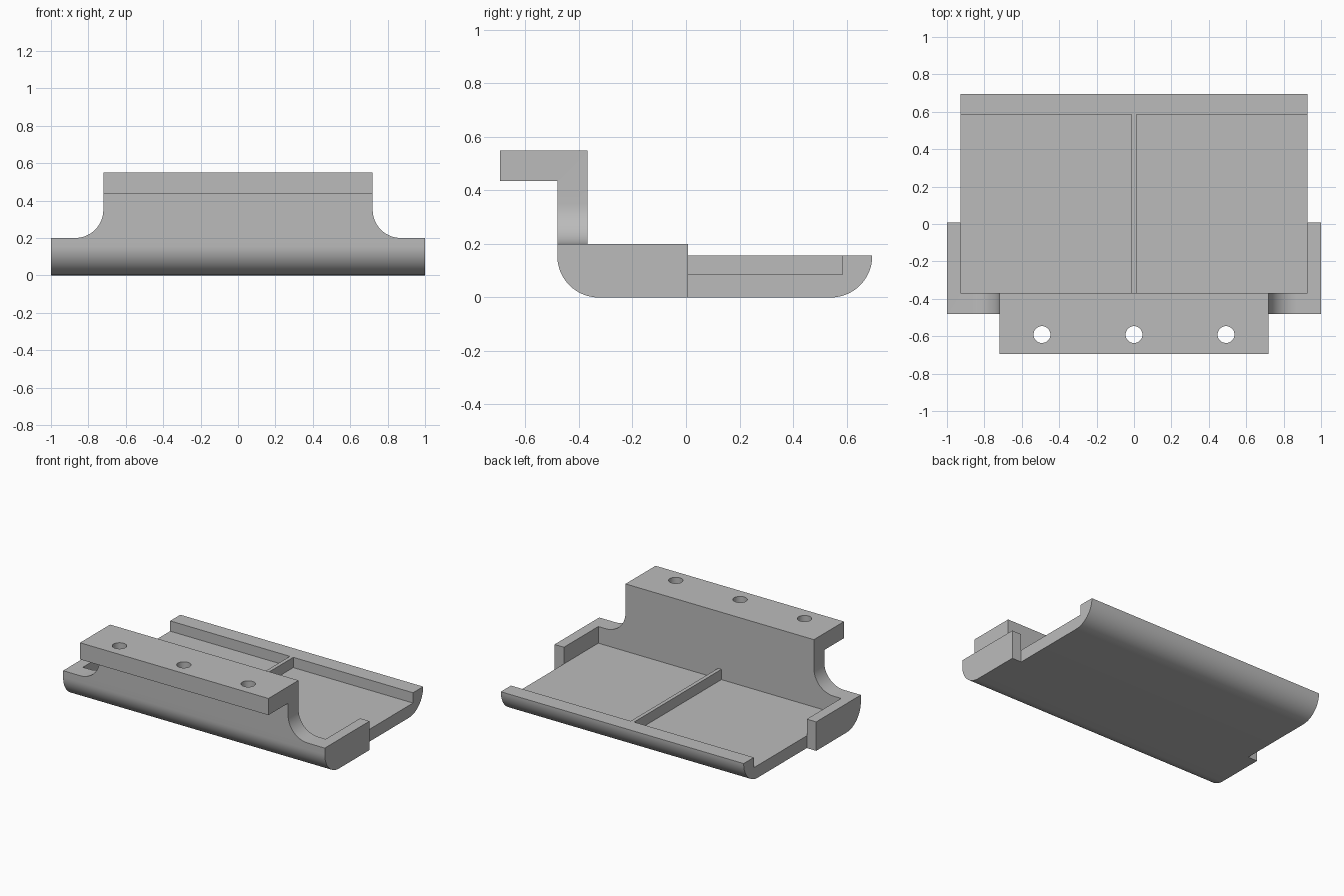
import bpy, bmesh, math
from mathutils import Vector

if "Cube" in bpy.data.objects:
    bpy.data.objects.remove(bpy.data.objects["Cube"])

grey = bpy.data.materials.new("plain grey")
grey.diffuse_color = (0.5, 0.5, 0.5, 1)
grey.use_nodes = True
grey.node_tree.nodes["Principled BSDF"].inputs["Base Color"].default_value = grey.diffuse_color


def arc(cx, cy, r, a0, a1, n=16):
    """Points on an arc, angles in degrees."""
    return [(cx + r * math.cos(math.radians(a0 + (a1 - a0) * i / n)),
             cy + r * math.sin(math.radians(a0 + (a1 - a0) * i / n))) for i in range(n + 1)]


def prism(name, pts, place, lo, hi):
    """Extrude a 2D profile from lo to hi; place(u, v, w) gives the 3D point."""
    bm = bmesh.new()
    a = [bm.verts.new(place(u, v, lo)) for u, v in pts]
    b = [bm.verts.new(place(u, v, hi)) for u, v in pts]
    bm.faces.new(a)
    bm.faces.new(b[::-1])
    for i in range(len(pts)):
        j = (i + 1) % len(pts)
        bm.faces.new((a[j], a[i], b[i], b[j]))
    bmesh.ops.recalc_face_normals(bm, faces=bm.faces)
    me = bpy.data.meshes.new(name)
    bm.to_mesh(me)
    bm.free()
    me.materials.append(grey)
    ob = bpy.data.objects.new(name, me)
    bpy.context.collection.objects.link(ob)
    return ob


def along_x(u, v, w): return Vector((w, u, v))
def along_y(u, v, w): return Vector((u, w, v))
def along_z(u, v, w): return Vector((u, v, w))


def box(name, x0, x1, y0, y1, z0, z1):
    return prism(name, [(x0, y0), (x1, y0), (x1, y1), (x0, y1)], along_z, z0, z1)


WALL_F, WALL_B = -0.481, -0.368      # upright wall, front and back
EAR_B, LIP_F, BACK = 0.007, 0.585, 0.696
FLOOR, LIP_Z, EAR_Z, TOP = 0.085, 0.156, 0.2, 0.55
INNER, R = 0.928, 0.155

# Side profile of the whole bracket, extruded across the width
profile = ([(-0.696, TOP), (-0.696, 0.435), (WALL_F, 0.435)]
           + arc(WALL_F + R, R, R, 180, 270)
           + arc(BACK - R, R, R, 270, 360)
           + [(BACK, LIP_Z), (EAR_B, LIP_Z), (EAR_B, EAR_Z),
              (WALL_B, EAR_Z), (WALL_B, TOP)])
body = prism("bracket_body", profile, along_x, -1, 1)

cutters = [box("rib_top_cutter", -INNER, INNER, WALL_B, LIP_F, LIP_Z, 0.8)]
for s in (-1, 1):
    # Tray pocket on each side of the middle rib
    x0, x1 = sorted((s * 0.013, s * INNER))
    cutters.append(box("pocket_cutter", x0, x1, WALL_B, LIP_F, FLOOR, 0.8))
    # Narrower rear half of the tray
    x0, x1 = sorted((s * INNER, s * 1.2))
    cutters.append(box("rear_side_cutter", x0, x1, EAR_B, 0.9, -0.2, 0.8))
    # Filleted shoulder beside the upright wall
    f = 0.15
    shape = [(0.72, 0.8)] + arc(0.72 + f, EAR_Z + f, f, 180, 270) + [(1.2, EAR_Z), (1.2, 0.8)]
    cutters.append(prism("shoulder_cutter", [(s * u, v) for u, v in shape], along_y, -0.9, WALL_B + 0.1))
# Screw holes through the flange
for x in (-0.492, 0, 0.492):
    cutters.append(prism("hole_cutter", arc(x, -0.591, 0.045, 0, 352.5, 47), along_z, 0.3, 0.8))

bpy.context.view_layer.objects.active = body
body.select_set(True)
for c in cutters:
    m = body.modifiers.new("cut", "BOOLEAN")
    m.operation, m.solver, m.object = "DIFFERENCE", "EXACT", c
    bpy.ops.object.modifier_apply(modifier=m.name)
for c in cutters:
    bpy.data.objects.remove(c)

bpy.ops.object.select_all(action="DESELECT")
body.select_set(True)
bpy.ops.object.shade_smooth_by_angle(angle=math.radians(30))
